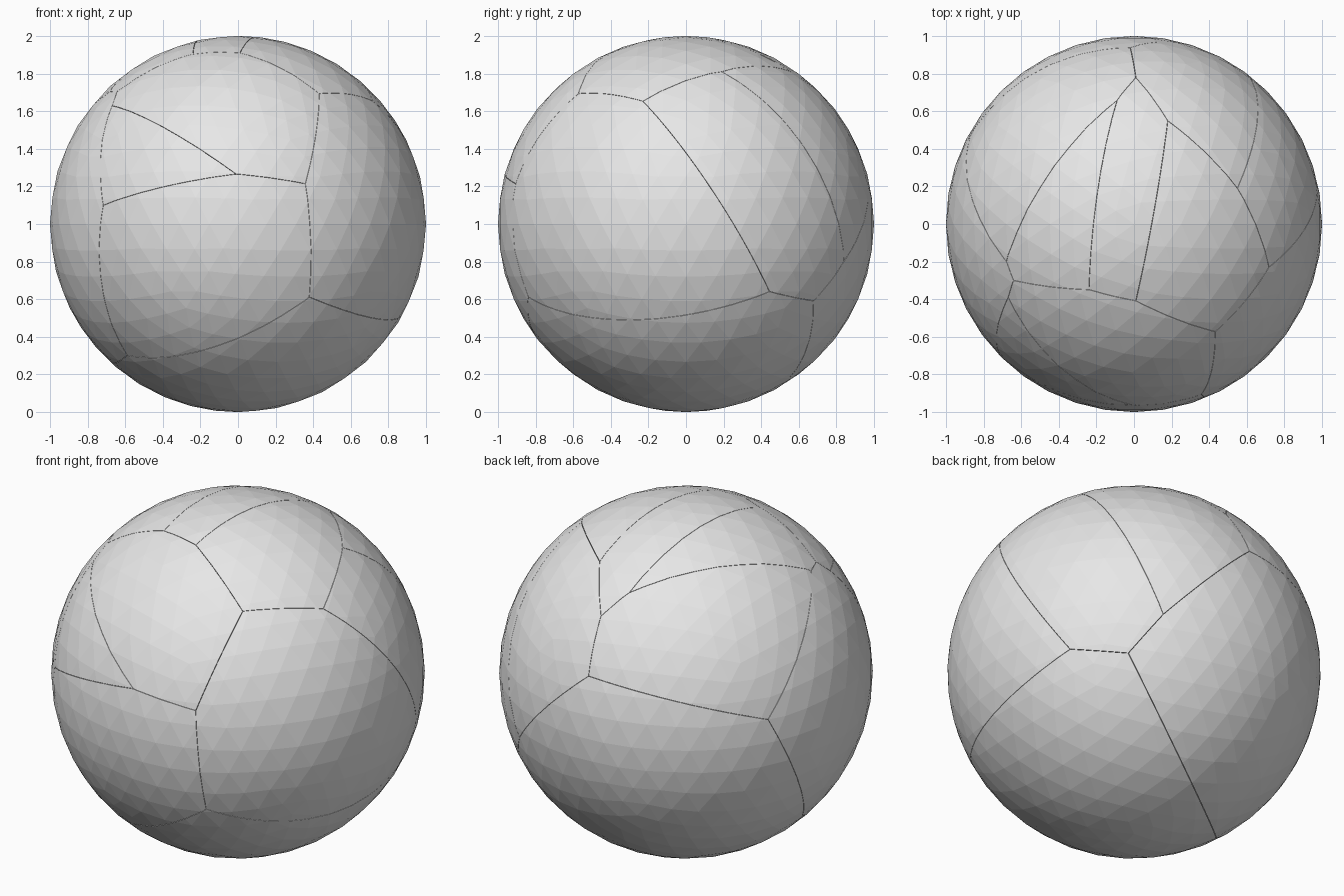
import bpy
import bmesh
from mathutils import Vector

cube = bpy.data.objects.get("Cube")
if cube:
    bpy.data.objects.remove(cube, do_unlink=True)

CENTRE = Vector((0, 0, 1))
HALF_GAP = 0.001

stone = bpy.data.materials.new("light_grey")
stone.use_nodes = True
grey = (0.8, 0.8, 0.8, 1)
stone.diffuse_color = grey
for node in stone.node_tree.nodes:
    if node.type == 'BSDF_PRINCIPLED':
        node.inputs["Base Color"].default_value = grey

# Corners where three cracks meet, as directions from the ball's centre
corners = {
    "brow": (-.01, -.96, .265),
    "cheek": (.36, -.91, .215),
    "chin": (.38, -.84, -.39),
    "temple": (.43, -.57, .69),
    "wedge_top": (-.67, -.39, .63),
    "wedge_low": (-.72, -.69, .10),
    "rim": (-.64, -.30, .705),
    "notch": (-.68, -.20, .705),
    "heel": (-.59, -.40, -.70),
    "toe": (-.66, -.10, -.745),
    "crown_a": (-.24, -.35, .905),
    "crown_b": (.01, -.41, .912),
    "crown_c": (.18, .55, .815),
    "crown_d": (.01, .78, .626),
    "crown_e": (-.09, .66, .746),
    "nape": (-.02, .94, .34),
    "shoulder": (.55, .19, .81),
    "arm": (.72, -.23, .655),
    "hip_front": (.82, .445, -.36),
    "hip_back": (.50, .84, -.20),
    "hip_low": (.61, .68, -.41),
    "flank": (-.87, .475, .133),
}
corners = {name: Vector(co).normalized() for name, co in corners.items()}

# Each shard is the wedge of the ball inside a loop of corners
shards = {
    "front_wedge_shard": "brow wedge_top wedge_low",
    "front_shard": "brow wedge_low heel chin cheek",
    "upper_front_shard": "brow wedge_top rim crown_a crown_b temple cheek",
    "left_front_shard": "cheek temple arm hip_front chin",
    "top_strip_shard": "crown_a crown_b crown_c crown_d crown_e",
    "top_right_shard": "crown_a crown_e notch rim",
    "top_left_shard": "crown_b temple arm shoulder crown_c",
    "left_back_shard": "shoulder arm hip_front hip_low hip_back",
    "upper_back_left_shard": "crown_c crown_d nape hip_back shoulder",
    "upper_back_right_shard": "crown_d crown_e notch flank nape",
    "bottom_shard": "chin heel toe hip_low hip_front",
    "back_shard": "nape flank toe hip_low hip_back",
    "right_shard": "wedge_top rim notch flank toe heel wedge_low",
}


def make_shard(name, loop):
    points = [corners[key] for key in loop.split()]
    middle = sum(points, Vector())
    bm = bmesh.new()
    bmesh.ops.create_icosphere(bm, subdivisions=4, radius=1)
    # Cut the ball along every side of the loop and cap each cut
    for a, b in zip(points, points[1:] + points[:1]):
        normal = a.cross(b).normalized()
        if normal.dot(middle) < 0:
            normal.negate()
        cut = bmesh.ops.bisect_plane(
            bm, geom=bm.verts[:] + bm.edges[:] + bm.faces[:], dist=1e-5,
            plane_co=normal * HALF_GAP, plane_no=normal, clear_inner=True)
        edges = [e for e in cut["geom_cut"]
                 if isinstance(e, bmesh.types.BMEdge) and e.is_boundary]
        if edges:
            bmesh.ops.holes_fill(bm, edges=edges, sides=0)
    bmesh.ops.recalc_face_normals(bm, faces=bm.faces[:])
    bmesh.ops.translate(bm, verts=bm.verts[:], vec=CENTRE)
    mesh = bpy.data.meshes.new(name)
    bm.to_mesh(mesh)
    bm.free()
    mesh.materials.append(stone)
    shard = bpy.data.objects.new(name, mesh)
    bpy.context.collection.objects.link(shard)


for shard_name, corner_loop in shards.items():
    make_shard(shard_name, corner_loop)
